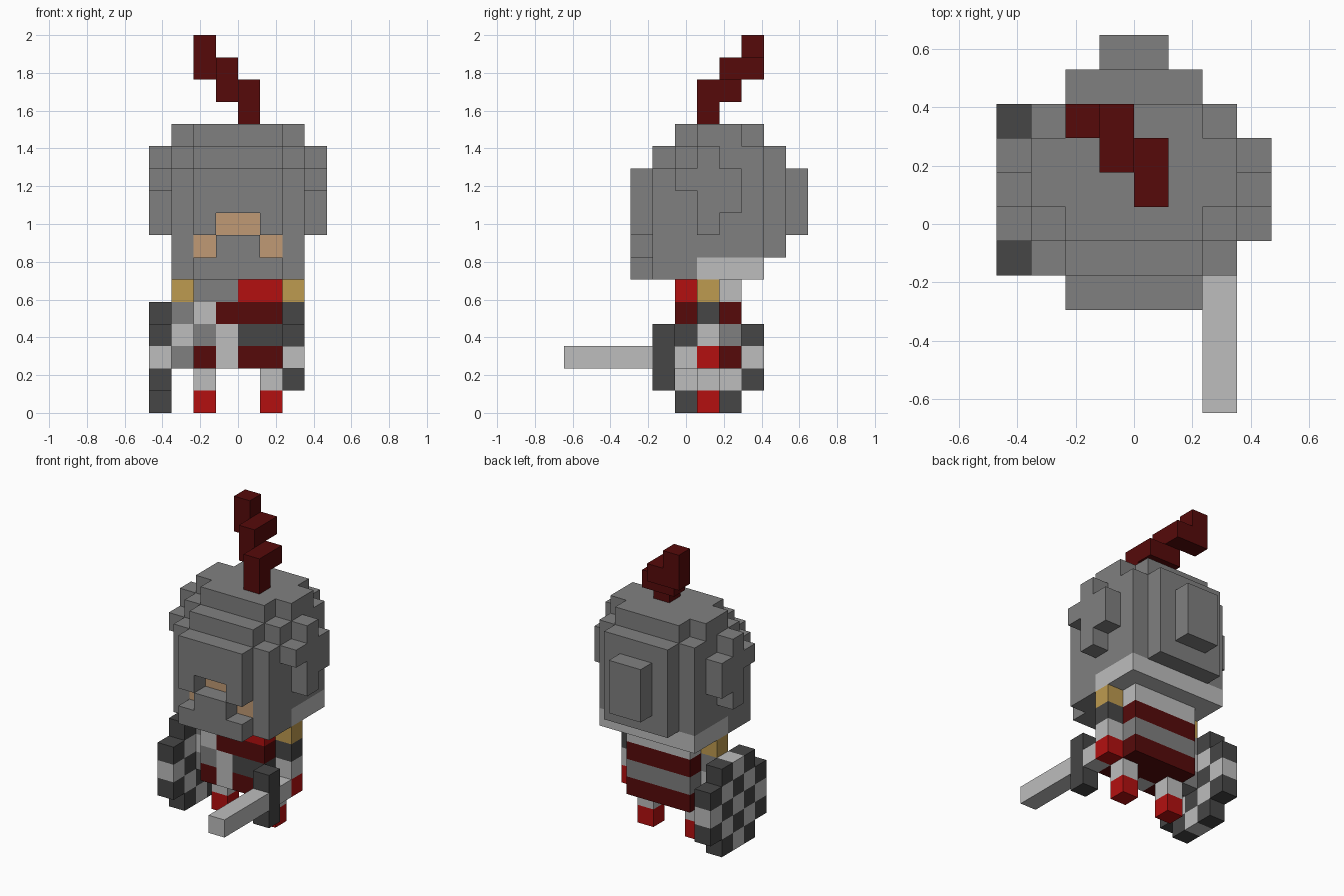
import bpy
import bmesh
from mathutils import Vector

if "Cube" in bpy.data.objects:
    bpy.data.objects.remove(bpy.data.objects["Cube"], do_unlink=True)

UNIT = 2 / 17  # edge of one block
DIRECTIONS = [Vector(d) for d in
              ((1, 0, 0), (-1, 0, 0), (0, 1, 0), (0, -1, 0), (0, 0, 1), (0, 0, -1))]


def material(name, rgb):
    m = bpy.data.materials.new(name)
    m.use_nodes = True
    color = (*rgb, 1)
    m.diffuse_color = color
    bsdf = m.node_tree.nodes["Principled BSDF"]
    bsdf.inputs["Base Color"].default_value = color
    bsdf.inputs["Roughness"].default_value = 0.8
    return m


PALETTE = {
    "steel": material("steel grey", (0.216, 0.216, 0.216)),
    "dark": material("dark iron", (0.061, 0.061, 0.061)),
    "light": material("light metal", (0.51, 0.51, 0.51)),
    "red": material("bright red", (0.456, 0.005, 0.005)),
    "maroon": material("dark red", (0.093, 0.003, 0.003)),
    "gold": material("gold", (0.515, 0.328, 0.08)),
    "skin": material("skin", (0.527, 0.323, 0.178)),
}


def box(x, y, z):
    """Cells of a block; each argument is a (first, last) pair or one index."""
    spans = [range(s[0], s[1] + 1) if isinstance(s, tuple) else (s,) for s in (x, y, z)]
    return {(i, j, k) for i in spans[0] for j in spans[1] for k in spans[2]}


def mirrored(cells):
    return cells | {(7 - i, j, k) for i, j, k in cells}


def build(name, cells, color):
    """Make the outer skin of a set of cells; color is a name or a rule."""
    rule = color if callable(color) else lambda i, j, k: color
    names = sorted({rule(*c) for c in cells})
    bm = bmesh.new()
    for c in sorted(cells):
        for d in DIRECTIONS:
            if tuple(int(a + b) for a, b in zip(c, d)) in cells:
                continue
            # square on the side of the cell that faces d
            u = Vector((d.y, d.z, d.x))
            v = d.cross(u)
            mid = Vector(c) + Vector((0.5, 0.5, 0.5)) + d / 2
            corners = [mid + (u * a + v * b) / 2
                       for a, b in ((-1, -1), (1, -1), (1, 1), (-1, 1))]
            face = bm.faces.new([bm.verts.new((p - Vector((4, 5.5, 0))) * UNIT)
                                 for p in corners])
            face.material_index = names.index(rule(*c))
    bmesh.ops.remove_doubles(bm, verts=bm.verts, dist=UNIT / 100)
    # merge flat neighbours of one colour
    bmesh.ops.dissolve_limit(bm, angle_limit=0.01, verts=bm.verts, edges=bm.edges,
                             delimit={'MATERIAL'})
    mesh = bpy.data.meshes.new(name)
    bm.to_mesh(mesh)
    bm.free()
    for n in names:
        mesh.materials.append(PALETTE[n])
    obj = bpy.data.objects.new(name, mesh)
    bpy.context.collection.objects.link(obj)


# Helmet: rounded shell, back plate and crown
skin = box((3, 4), 4, 8) | box(2, 4, 7) | box(5, 4, 7)
shell = box((1, 6), (4, 8), (7, 10)) | box((1, 6), (5, 8), 11) | box((2, 5), 4, 11)
shell |= box((1, 6), (6, 7), 12) | box((2, 5), (5, 8), 12)
shell |= box((2, 5), 9, (7, 11)) | box((3, 4), 10, (8, 10))
build("helmet", shell - skin, "steel")
build("face", skin, "skin")

# Visor with a breathing gap, and the chin guard below it
build("visor", box((2, 5), 3, (8, 10)) - box((3, 4), 3, 8), "steel")
build("chin_guard", box((1, 6), (4, 5), 6) | box((2, 5), 3, 6) | box((3, 4), 3, 7), "steel")
build("neck_guard", box((1, 6), (6, 8), 6) | box((2, 5), 7, 5), "light")

# Visor hinges on both sides
hinge = box(7, 6, (8, 11)) | box(7, (5, 7), 10) | box(7, 7, 9)
build("visor_hinges", mirrored(hinge), "steel")

# Plume climbing back and sideways
plume = set()
for n in range(3):
    plume |= box(4 - n, 6 + n, (13 + n, 14 + n))
    if n:
        plume |= box(5 - n, 6 + n, 13 + n)
build("plume", plume, "maroon")


# Torso: striped tunic with a light sash across the front
def tunic(i, j, k):
    stripe = "steel" if k == 3 else "maroon"
    if j > 5:
        return stripe
    if (i, k) in ((2, 4), (3, 3), (3, 2)):
        return "light"
    if k == 5:
        return "steel" if i < 4 else "red"
    if k == 3 and i > 3:
        return "dark"
    return stripe


build("torso", box((2, 5), (5, 7), (2, 5)) - box((2, 5), 7, 5), tunic)

# Legs
build("legs", mirrored(box(2, 6, (0, 1))), lambda i, j, k: "light" if k else "red")

# Arms, from glove up to shoulder
LEFT_ARM = ["red", "light", "dark", "gold"]
RIGHT_ARM = ["steel", "light", "steel", "gold"]
build("left_arm", box(6, 6, (2, 5)), lambda i, j, k: LEFT_ARM[k - 2])
build("right_arm", box(1, 6, (2, 5)), lambda i, j, k: RIGHT_ARM[k - 2])

# Sword
build("sword_blade", box(6, (0, 3), 2), "light")
build("sword_guard", box(6, 4, (1, 3)), "dark")
build("sword_grip", box(6, 5, 2), "light")

# Chequered round shield
shield = box(0, (5, 7), (0, 4)) | box(0, (4, 8), (1, 3))
build("shield", shield, lambda i, j, k: "dark" if (j + k) % 2 else "light")
